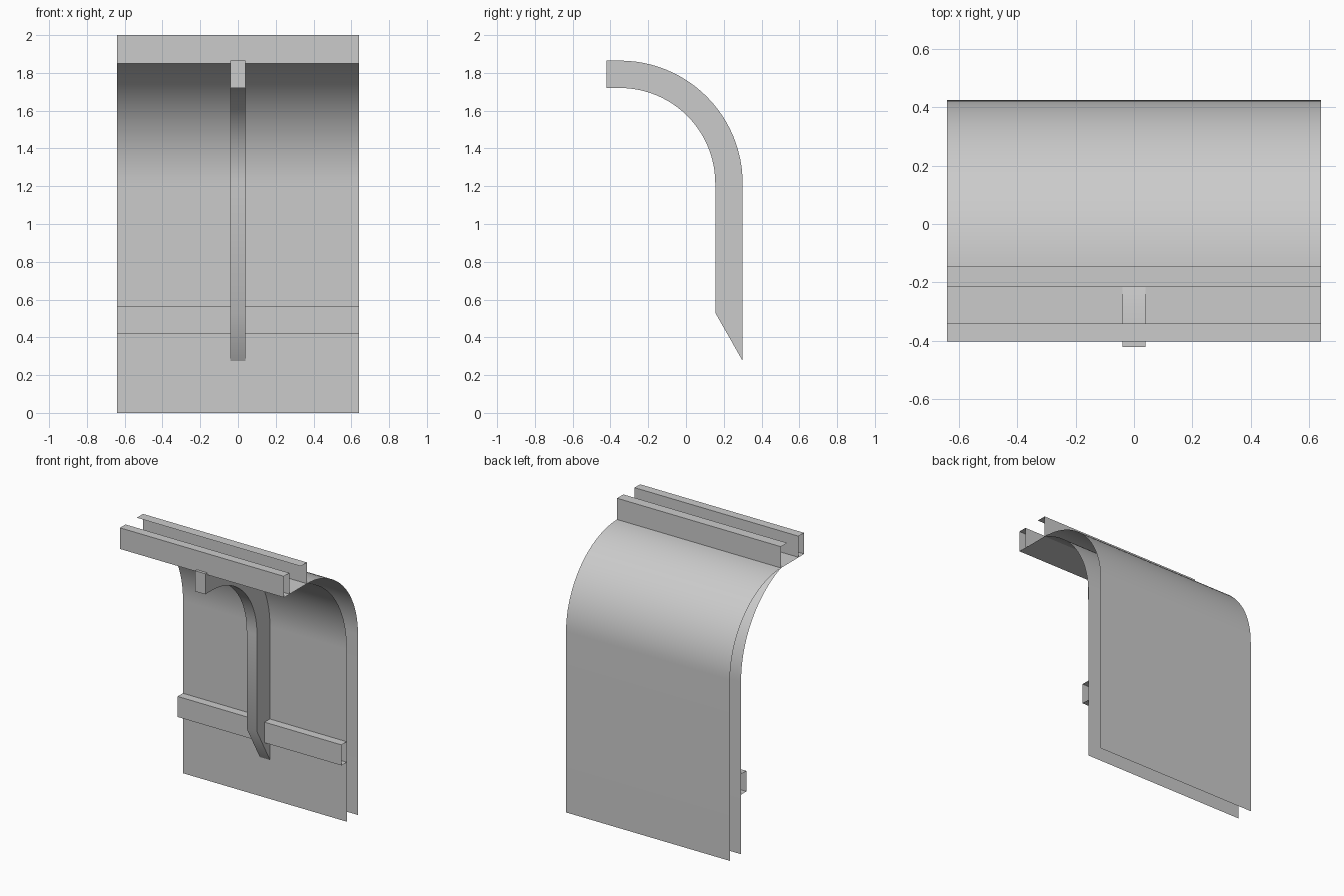
import bpy, bmesh, math

if "Cube" in bpy.data.objects:
    bpy.data.objects.remove(bpy.data.objects["Cube"])

HALF = 0.64      # half width of the panels and rails


def arc(cy, cz, r, a0, a1, n=24):
    """Points (y, z) on an arc, angles in degrees from +y."""
    return [(cy + r * math.cos(math.radians(a0 + (a1 - a0) * i / n)),
             cz + r * math.sin(math.radians(a0 + (a1 - a0) * i / n)))
            for i in range(n + 1)]


def extrude_x(name, profile, half, closed=False, caps=False):
    """Sweep a (y, z) profile along x from -half to half."""
    bm = bmesh.new()
    left = [bm.verts.new((-half, y, z)) for y, z in profile]
    right = [bm.verts.new((half, y, z)) for y, z in profile]
    n = len(profile)
    for i in range(n if closed else n - 1):
        j = (i + 1) % n
        bm.faces.new((left[i], left[j], right[j], right[i]))
    if caps:
        bm.faces.new(left)
        bm.faces.new(right[::-1])
    bmesh.ops.recalc_face_normals(bm, faces=bm.faces)
    mesh = bpy.data.meshes.new(name)
    bm.to_mesh(mesh)
    bm.free()
    obj = bpy.data.objects.new(name, mesh)
    bpy.context.collection.objects.link(obj)
    bpy.ops.object.select_all(action='DESELECT')
    obj.select_set(True)
    bpy.context.view_layer.objects.active = obj
    bpy.ops.object.shade_smooth_by_angle(angle=math.radians(30))
    return obj


def box_profile(y0, y1, z0, z1):
    return [(y0, z0), (y1, z0), (y1, z1), (y0, z1)]


# Curved sheets, both meeting the back edge of the top tray
extrude_x("outer_panel", [(0.424, 0)] + arc(-0.151, 1.275, 0.575, 0, 90), HALF)
start = math.degrees(math.acos((-0.145 + 0.368) / 0.668))
extrude_x("inner_panel", [(0.30, 0)] + arc(-0.368, 1.22, 0.668, 0, start), HALF)

# Top tray floor with the lipped rear rail
extrude_x("tray_and_rear_rail",
          [(-0.40, 1.85), (-0.145, 1.85), (-0.145, 2.0), (-0.215, 2.0)], HALF)

# Open-ended box rails: tray front and low on the inner panel
extrude_x("front_rail", box_profile(-0.402, -0.34, 1.851, 2.0), HALF, closed=True)
extrude_x("lower_rail", box_profile(0.24, 0.299, 0.42, 0.565), HALF, closed=True)

# Central hooked rib with a slanted foot
rib = ([(0.30, 0.275)] + arc(-0.35, 1.215, 0.65, 0, 90) + [(-0.422, 1.865), (-0.422, 1.72)]
       + arc(-0.35, 1.215, 0.505, 90, 0) + [(0.155, 0.53)])
extrude_x("support_rib", rib, 0.04, closed=True, caps=True)
